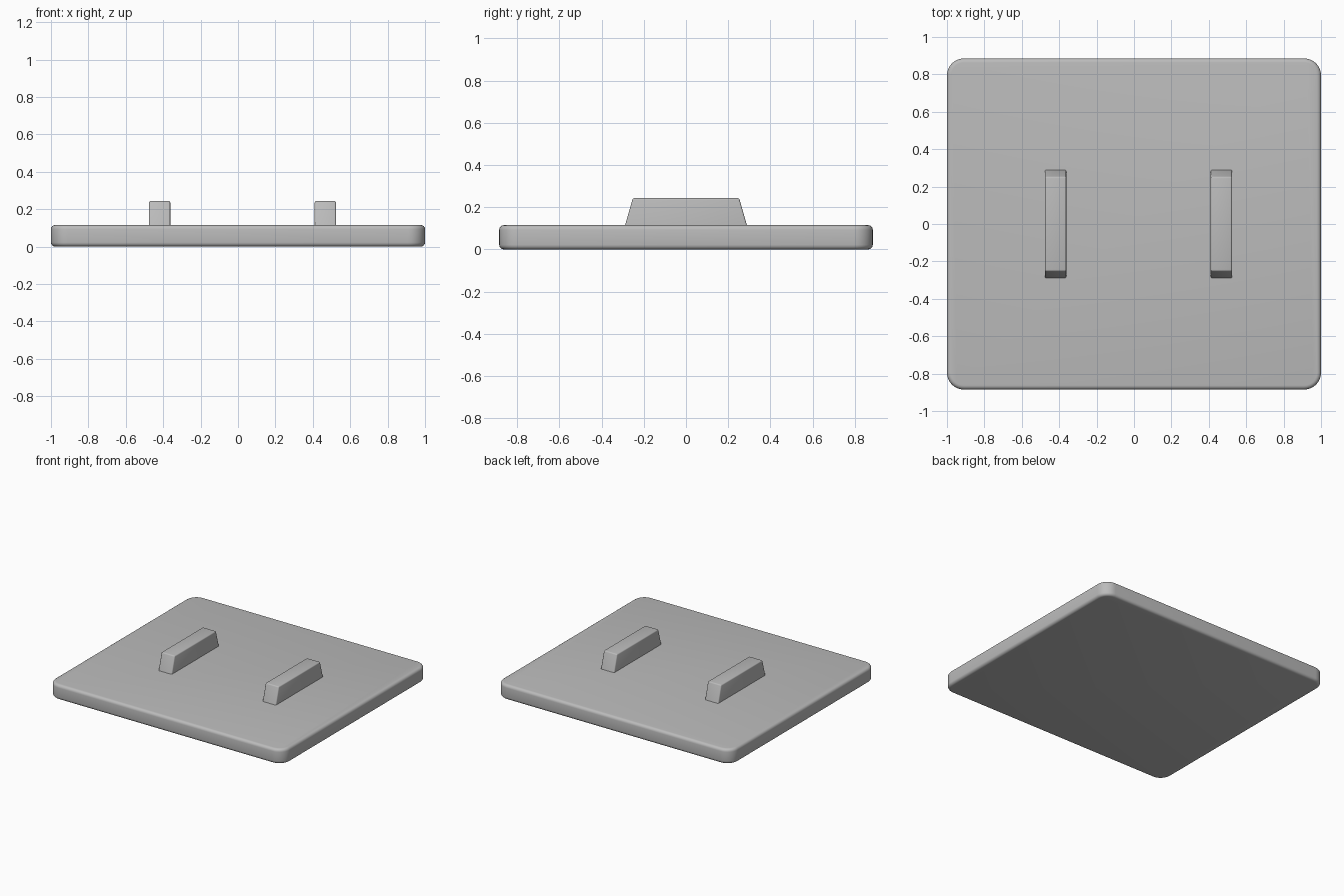
import bpy
import bmesh
import math

cube = bpy.data.objects.get("Cube")
if cube:
    bpy.data.objects.remove(cube, do_unlink=True)

# Single plain grey material
grey = bpy.data.materials.new("plain grey")
grey.use_nodes = True
colour = (0.5, 0.5, 0.5, 1)
grey.diffuse_color = colour
grey.node_tree.nodes["Principled BSDF"].inputs["Base Color"].default_value = colour


def finish(bm, name):
    """Turn a bmesh into a smooth-shaded object that keeps its sharp edges."""
    mesh = bpy.data.meshes.new(name)
    bm.to_mesh(mesh)
    bm.free()
    mesh.materials.append(grey)
    obj = bpy.data.objects.new(name, mesh)
    bpy.context.collection.objects.link(obj)
    bpy.ops.object.select_all(action='DESELECT')
    obj.select_set(True)
    bpy.context.view_layer.objects.active = obj
    bpy.ops.object.shade_smooth_by_angle(angle=math.radians(35))
    return obj


def box(x, half_x, half_y, z0, z1, top_half_y):
    """Box whose front and back may slope in towards the top."""
    bm = bmesh.new()
    bmesh.ops.create_cube(bm, size=2)
    for v in bm.verts:
        top = v.co.z > 0
        v.co.x = x + v.co.x * half_x
        v.co.y *= top_half_y if top else half_y
        v.co.z = z1 if top else z0
    return bm


def bevel(bm, edges, width, segments):
    bmesh.ops.bevel(bm, geom=edges, offset=width, segments=segments,
                    profile=0.5, affect='EDGES', clamp_overlap=True)


# Base plate: wide rounded corners, then softened top and bottom rims
height = 0.115
bm = box(0, 1, 0.885, 0, height, 0.885)
bevel(bm, [e for e in bm.edges if abs(e.verts[0].co.z - e.verts[1].co.z) > 0.01], 0.09, 8)
bevel(bm, [e for e in bm.edges if abs(e.verts[0].co.z - e.verts[1].co.z) < 0.01
           and e.calc_face_angle(0) > 1], 0.022, 4)
finish(bm, "base_plate")

# Two raised bars with sloping ends
for name, x in (("right_bar", -0.419), ("left_bar", 0.467)):
    bm = box(x, 0.057, 0.29, height - 0.005, 0.243, 0.252)
    bevel(bm, [e for e in bm.edges if max(v.co.z for v in e.verts) > height], 0.008, 3)
    finish(bm, name)
